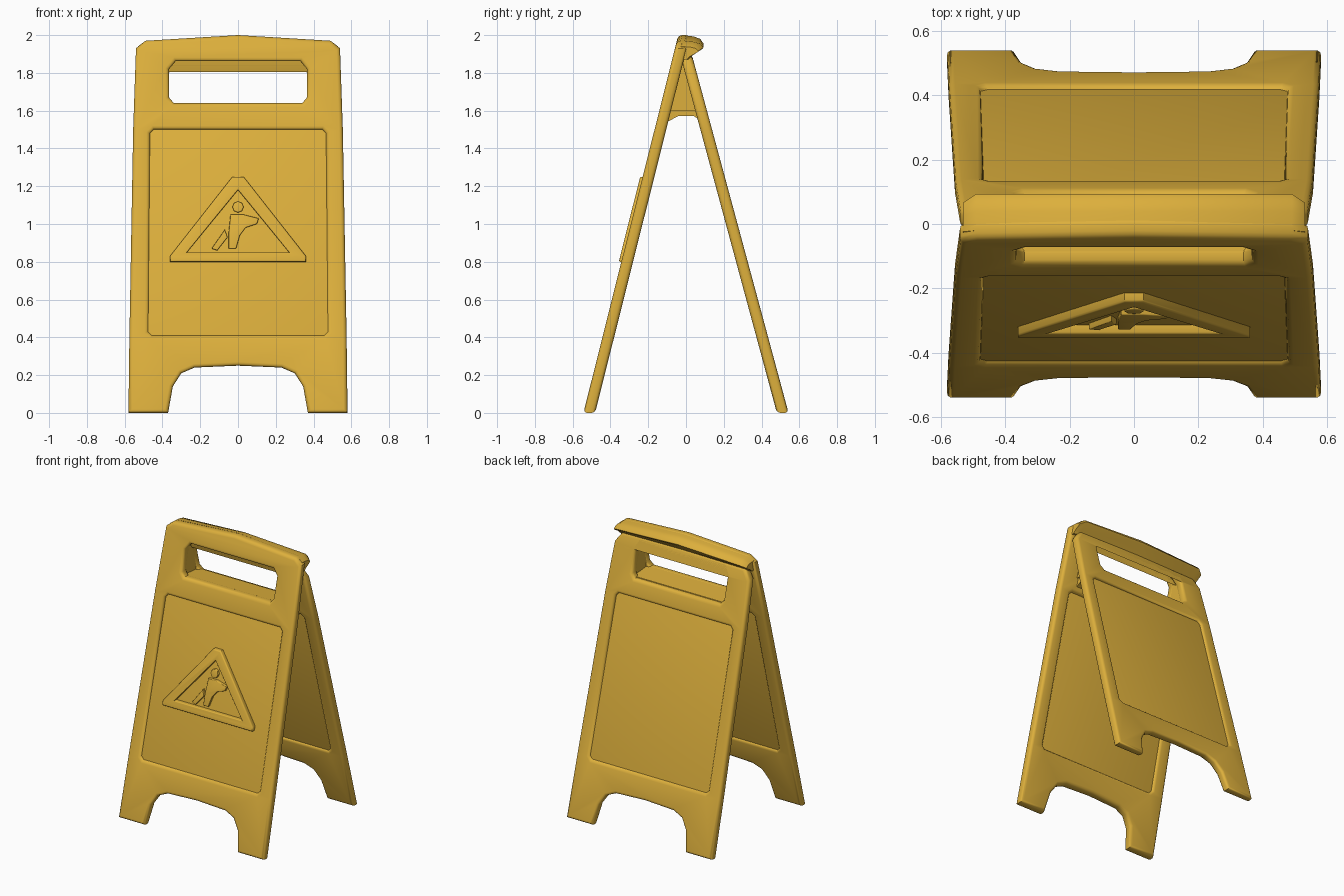
import bpy, bmesh, math

if "Cube" in bpy.data.objects:
    bpy.data.objects.remove(bpy.data.objects["Cube"])

yellow = bpy.data.materials.new("sign yellow")
yellow.diffuse_color = (0.72, 0.43, 0.045, 1)
yellow.use_nodes = True
yellow.node_tree.nodes["Principled BSDF"].inputs["Base Color"].default_value = yellow.diffuse_color


def finish(name, mesh):
    """Clean normals, colour and shade a finished mesh."""
    bm = bmesh.new()
    bm.from_mesh(mesh)
    bmesh.ops.remove_doubles(bm, verts=bm.verts, dist=0.0003)
    bmesh.ops.recalc_face_normals(bm, faces=bm.faces)
    bm.to_mesh(mesh)
    bm.free()
    mesh.materials.clear()
    mesh.materials.append(yellow)
    obj = bpy.data.objects.new(name, mesh)
    bpy.context.collection.objects.link(obj)
    bpy.ops.object.select_all(action='DESELECT')
    obj.select_set(True)
    bpy.context.view_layer.objects.active = obj
    bpy.ops.object.shade_smooth_by_angle(angle=math.radians(40))
    return obj


def mirror(half):
    """Close a right-hand outline by reflecting it across x = 0."""
    return half + [(-x, z) for x, z in reversed(half) if x > 0]


def slab(name, loops, thick, bevel, lean, out=0.0):
    """Outline with holes, rounded rims, leaned along y = foot + slope * z."""
    cu = bpy.data.curves.new(name, 'CURVE')
    cu.dimensions = '2D'
    cu.fill_mode = 'BOTH'
    cu.extrude = thick / 2 - bevel
    cu.bevel_depth = bevel
    cu.bevel_resolution = 2
    cu.offset = -bevel
    for loop in loops:
        sp = cu.splines.new('POLY')
        sp.points.add(len(loop) - 1)
        for p, (x, z) in zip(sp.points, loop):
            p.co = (x, z, 0, 1)
        sp.use_cyclic_u = True
    tmp = bpy.data.objects.new("outline", cu)
    bpy.context.collection.objects.link(tmp)
    dg = bpy.context.evaluated_depsgraph_get()
    mesh = bpy.data.meshes.new_from_object(tmp.evaluated_get(dg))
    bpy.data.objects.remove(tmp)
    foot, slope = lean
    side = math.copysign(1, foot)
    for v in mesh.vertices:
        x, z, d = v.co
        v.co = (x, foot + slope * z + side * (d + out), z)
    return finish(name, mesh)


def loft(name, sections):
    """Skin a row of matching (x, [(y, z), ...]) cross-sections."""
    bm = bmesh.new()
    rings = [[bm.verts.new((x, y, z)) for y, z in pts] for x, pts in sections]
    n = len(rings[0])
    for a, b in zip(rings, rings[1:]):
        for i in range(n):
            j = (i + 1) % n
            bm.faces.new((a[i], a[j], b[j], b[i]))
    bm.faces.new(rings[0])
    bm.faces.new(rings[-1])
    mesh = bpy.data.meshes.new(name)
    bm.to_mesh(mesh)
    bm.free()
    return finish(name, mesh)


FRONT = (-0.512, 0.251)
BACK = (0.512, -0.270)

# shared outlines
legs = [(0, 0.25), (0.23, 0.24), (0.30, 0.21), (0.345, 0.14), (0.37, 0.0),
        (0.58, 0.0), (0.575, 0.4), (0.555, 1.5)]
front_top = [(0.54, 1.93), (0.49, 1.97), (0, 2.0)]
back_top = [(0.54, 1.82), (0.49, 1.89), (0, 1.9)]
hole = mirror([(0.34, 1.64), (0.365, 1.67), (0.365, 1.82), (0.33, 1.862)])
back_hole = mirror([(0.34, 1.62), (0.365, 1.65), (0.365, 1.80), (0.33, 1.858)])
recess = mirror([(0.455, 0.41), (0.475, 0.43), (0.465, 1.48), (0.445, 1.50)])
plate = mirror([(0.50, 0.38), (0.49, 1.53)])

# two leaning frames and their thin inset panels
for label, lean, top, grip in (("front", FRONT, front_top, hole),
                               ("back", BACK, back_top, back_hole)):
    slab(label + "_frame", [mirror(legs + top), grip, recess], 0.062, 0.02, lean)
    slab(label + "_panel", [plate], 0.03, 0.004, lean)

# raised warning triangle
outer = [(-0.36, 0.80), (-0.32, 0.80), (0.32, 0.80), (0.36, 0.80),
         (0.36, 0.83), (0.03, 1.25), (-0.03, 1.25), (-0.36, 0.83)]
inner = [(-0.27, 0.85), (0.27, 0.85), (0, 1.18)]
slab("warning_triangle", [outer, inner], 0.045, 0.008, FRONT, 0.022)

# raised slipping figure inside the triangle
head = [(0.0 + 0.03 * math.cos(a * math.pi / 4),
         1.09 + 0.03 * math.sin(a * math.pi / 4)) for a in range(8)]
body = [(-0.04, 1.05), (0.03, 1.05), (0.11, 1.03), (0.12, 1.05), (0.04, 0.98),
        (0.01, 0.94), (-0.01, 0.87), (-0.05, 0.87), (-0.05, 0.95)]
body[3] = (0.10, 1.00)
leg = [(-0.14, 0.87), (-0.11, 0.86), (-0.055, 0.93), (-0.07, 0.97)]
for name, loop in (("figure_head", head), ("figure_body", body), ("figure_leg", leg)):
    slab(name, [loop], 0.036, 0.004, FRONT, 0.016)

# hooked top handle, arched slightly toward the middle
hook = [(-0.045, 1.875), (-0.04, 1.97), (-0.02, 2.0), (0.04, 1.993), (0.075, 1.98),
        (0.093, 1.955), (0.085, 1.943), (0.03, 1.895), (0.015, 1.87)]


def hook_at(x, drop, scale=1.0):
    return x, [(-0.04 + (y + 0.04) * scale, z - drop * (z - 1.87) / 0.13)
               for y, z in hook]


loft("top_handle", [hook_at(-0.53, 0.06, 0.8), hook_at(-0.49, 0.03), hook_at(0, 0),
                    hook_at(0.49, 0.03), hook_at(0.53, 0.06, 0.8)])

# grip tunnel between the two frames: floor and side cheeks
floor = [(-0.10, 1.54), (-0.04, 1.572), (0.04, 1.572), (0.09, 1.54),
         (0.075, 1.625), (-0.10, 1.64)]
loft("grip_floor", [(-0.42, floor), (0.42, floor)])
cheek = [(-0.10, 1.60), (0.075, 1.60), (0.01, 1.88), (-0.03, 1.88)]
for s, label in ((-1, "left"), (1, "right")):
    loft(label + "_grip_cheek", [(s * 0.367, cheek), (s * 0.43, cheek)])
